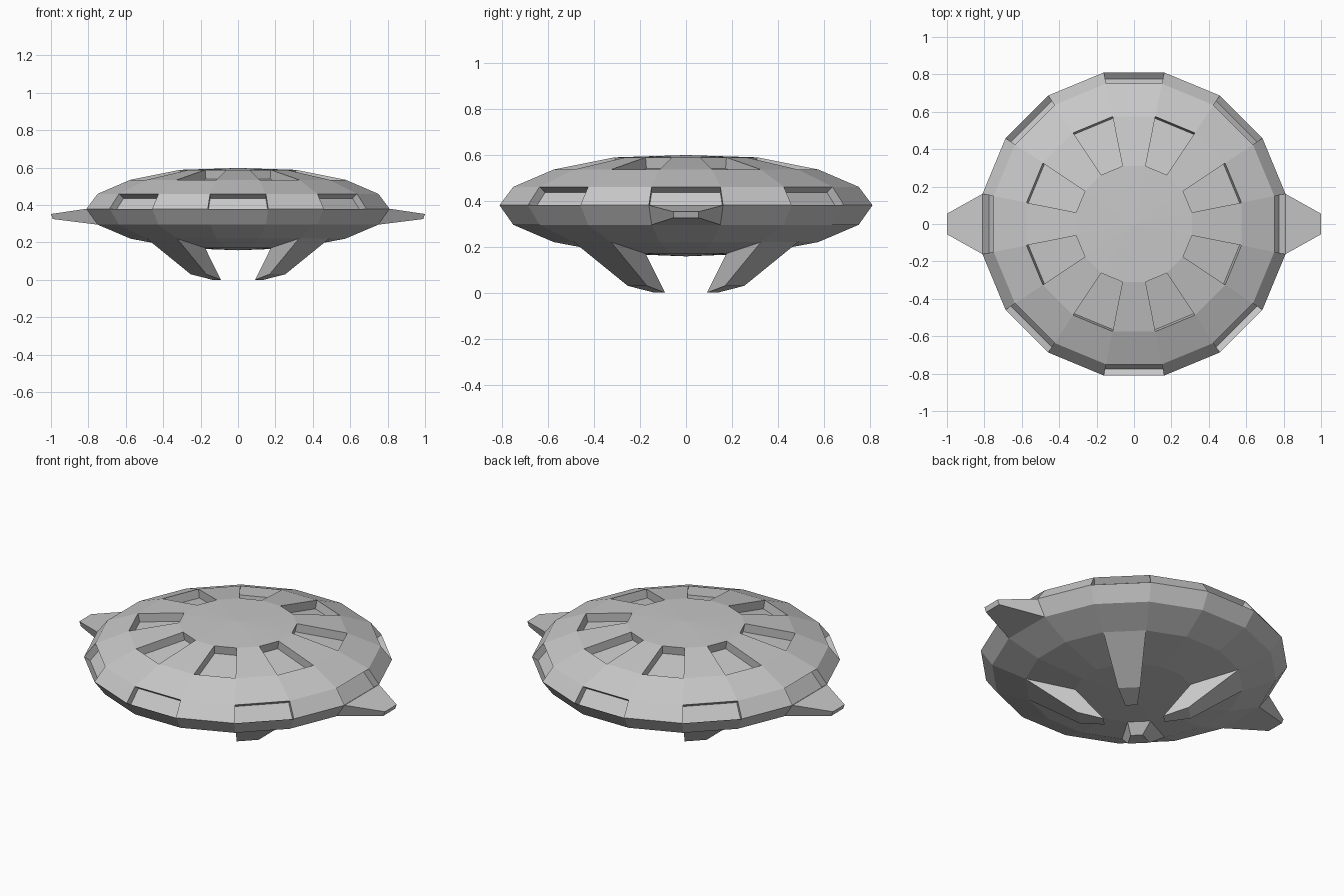
import bpy, bmesh, math
from mathutils import Vector

cube = bpy.data.objects.get("Cube")
if cube:
    bpy.data.objects.remove(cube, do_unlink=True)

grey = bpy.data.materials.new("plain grey")
grey.use_nodes = True
grey.diffuse_color = (0.58, 0.58, 0.58, 1)
grey.node_tree.nodes["Principled BSDF"].inputs["Base Color"].default_value = (0.58, 0.58, 0.58, 1)

SIDES = 16
STEP = math.tau / SIDES
# Hull profile from bottom to top: corner radius, height
PROFILE = [(0.316, 0.17), (0.586, 0.22), (0.765, 0.295), (0.826, 0.38),
           (0.765, 0.46), (0.586, 0.535), (0.316, 0.588)]
BELLY, RIM_LOW, RIM_HIGH, ROOF = 0, 2, 3, 5


def corner(ring, k):
    r, z = PROFILE[ring]
    a = (k - 0.5) * STEP
    return Vector((r * math.cos(a), r * math.sin(a), z))


def panel(band, k):
    """Corners of one hull panel, counter-clockwise from outside."""
    return [corner(band, k), corner(band, k + 1),
            corner(band + 1, k + 1), corner(band + 1, k)]


def loft(bm, base, tip):
    """Four walls from base to tip, closed by the tip face."""
    b = [bm.verts.new(p) for p in base]
    t = [bm.verts.new(p) for p in tip]
    for i in range(4):
        j = (i + 1) % 4
        bm.faces.new((b[i], b[j], t[j], t[i]))
    bm.faces.new(t)


def finish(bm, name):
    bmesh.ops.remove_doubles(bm, verts=bm.verts, dist=0.0005)
    mesh = bpy.data.meshes.new(name)
    bm.to_mesh(mesh)
    bm.free()
    mesh.materials.append(grey)
    obj = bpy.data.objects.new(name, mesh)
    bpy.context.collection.objects.link(obj)


# Saucer hull with sunken rim windows and roof vents
hull = bmesh.new()
for band in range(len(PROFILE) - 1):
    for k in range(SIDES):
        base = panel(band, k)
        window = band == RIM_HIGH and k % 2 == 0
        vent = band == ROOF and k % 2 == 1
        if window or vent:
            normal = (base[1] - base[0]).cross(base[3] - base[0]).normalized()
            depth = 0.042 if window else 0.05
            loft(hull, base, [p - normal * depth for p in base])
        else:
            hull.faces.new([hull.verts.new(p) for p in base])

# Shallow caps above and below
for ring, z in ((0, 0.158), (len(PROFILE) - 1, 0.598)):
    for k in range(SIDES):
        pts = [corner(ring, k), corner(ring, k + 1), Vector((0, 0, z))]
        if ring == 0:
            pts.reverse()
        hull.faces.new([hull.verts.new(p) for p in pts])
finish(hull, "saucer_hull")

# Side fins tapering out from the lower rim
for name, k in (("left_fin", 0), ("right_fin", SIDES // 2)):
    bm = bmesh.new()
    side = 1 if k == 0 else -1
    base = panel(RIM_LOW, k)
    tip = [Vector((side * (0.99 if p.z < 0.35 else 1.0), math.copysign(0.055, p.y),
                   0.325 if p.z < 0.35 else 0.352)) for p in base]
    loft(bm, base, tip)
    finish(bm, name)

# Four landing legs leaning inward below the belly
for name, k in (("back_left_leg", 2), ("back_right_leg", 6),
                ("front_right_leg", 10), ("front_left_leg", 14)):
    bm = bmesh.new()
    base = panel(BELLY, k)
    tip = [Vector((p.x * 0.52, p.y * 0.52, 0.03 if p.z > 0.2 else 0)) for p in base]
    loft(bm, base, tip)
    finish(bm, name)
